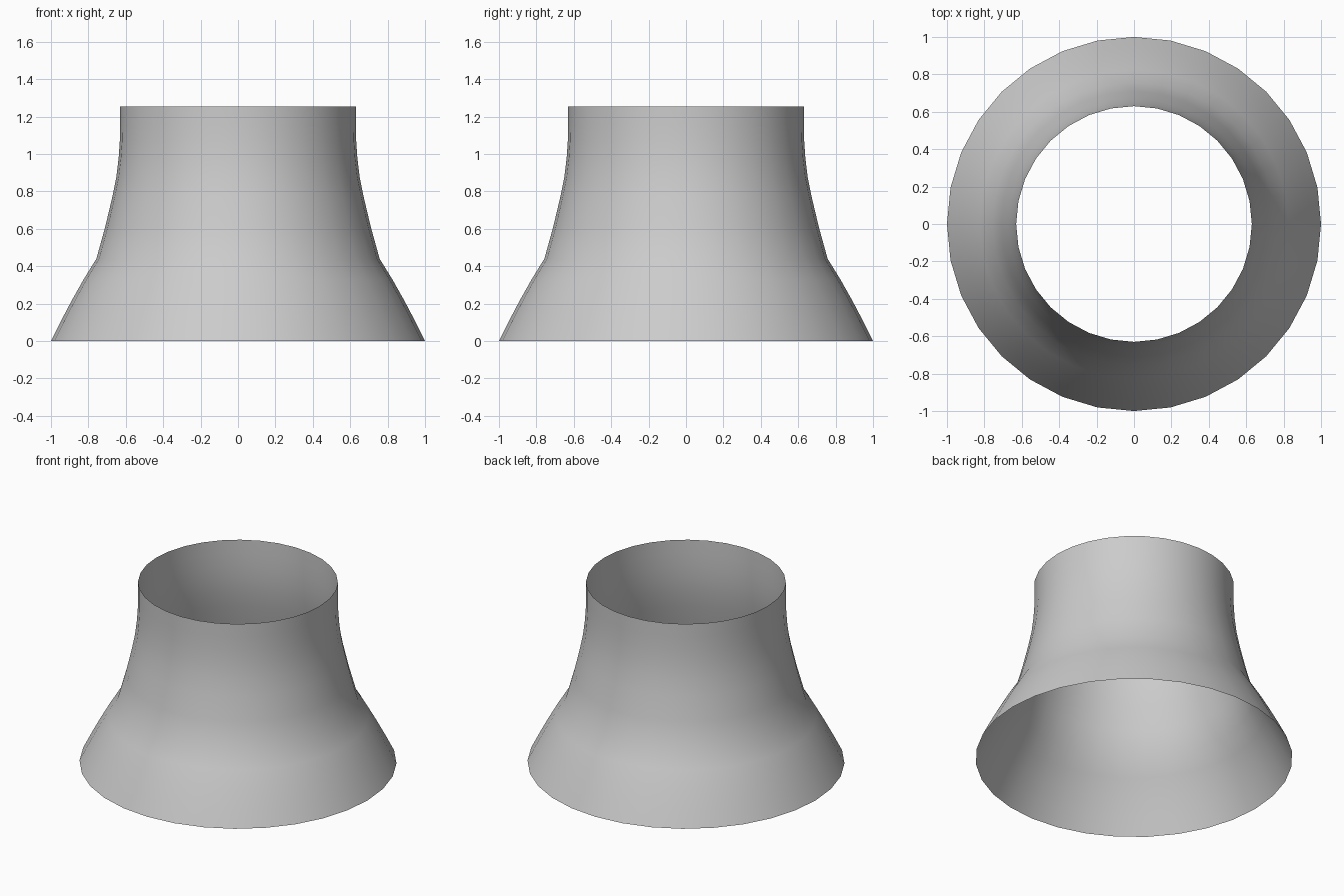
import bpy, bmesh
from math import cos, sin, tau

if "Cube" in bpy.data.objects:
    bpy.data.objects.remove(bpy.data.objects["Cube"])

SIDES = 32
# Profile of the open flared collar: (radius, height)
PROFILE = [(1.0, 0.0), (0.945, 0.11), (0.887, 0.22), (0.825, 0.33), (0.757, 0.44),
           (0.71, 0.61), (0.672, 0.77), (0.65, 0.88), (0.638, 0.98),
           (0.632, 1.07), (0.63, 1.16), (0.63, 1.253)]

# Revolve the profile into a single-walled tube, open at both ends
bm = bmesh.new()
rings = [[bm.verts.new((r * cos(tau * i / SIDES), r * sin(tau * i / SIDES), z))
          for i in range(SIDES)] for r, z in PROFILE]
for low, high in zip(rings, rings[1:]):
    for i in range(SIDES):
        j = (i + 1) % SIDES
        bm.faces.new((low[i], low[j], high[j], high[i])).smooth = True

mesh = bpy.data.meshes.new("flared_collar")
bm.to_mesh(mesh)
bm.free()
collar = bpy.data.objects.new("flared_collar", mesh)
bpy.context.collection.objects.link(collar)
